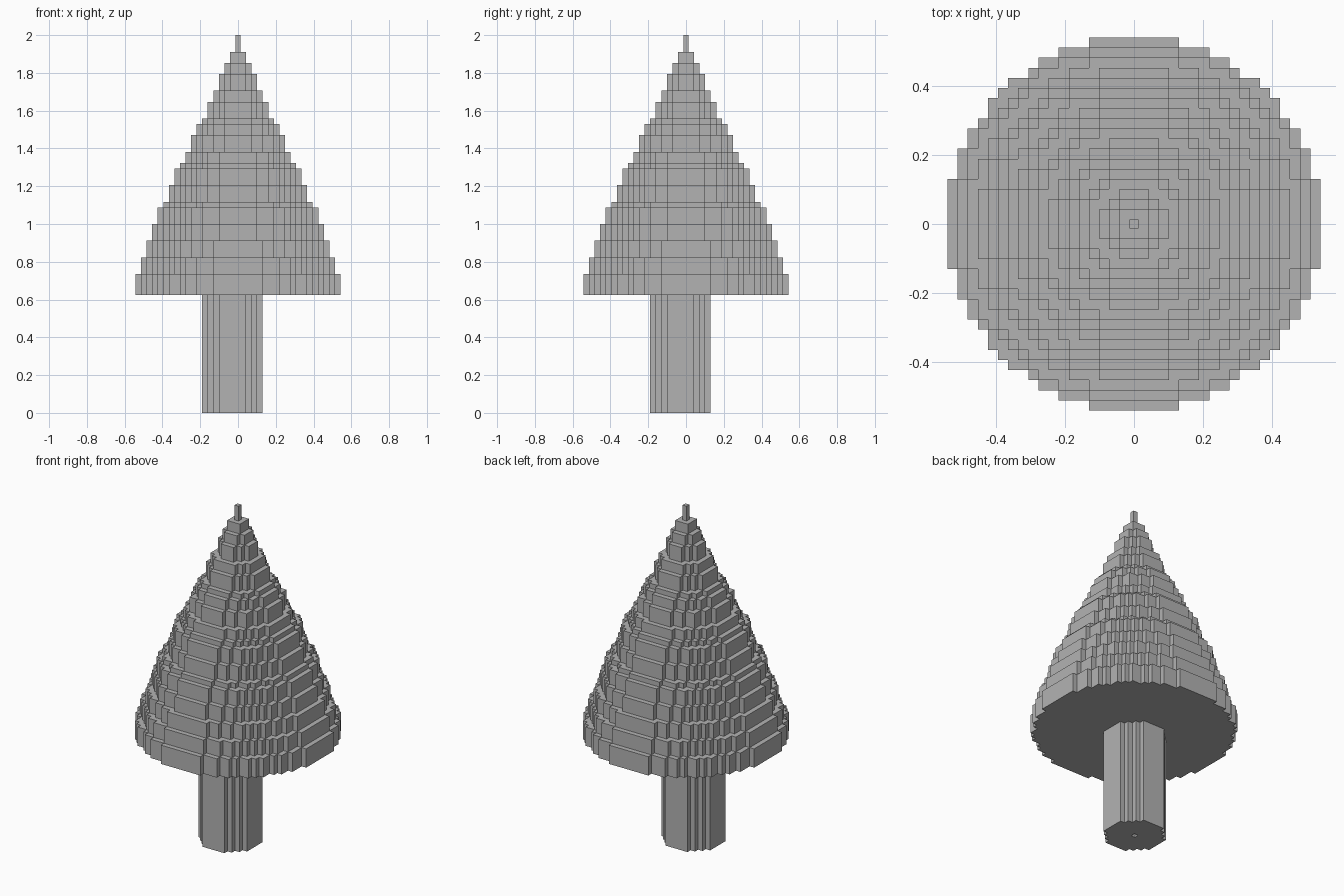
import bpy, bmesh

cube = bpy.data.objects.get("Cube")
if cube:
    bpy.data.objects.remove(cube, do_unlink=True)

CELL = 2 / 68          # size of one block
HALF = 0.45            # blocks are slightly narrower than their spacing

grey = bpy.data.materials.new("plain_grey")
grey.use_nodes = True
colour = (0.45, 0.45, 0.45, 1)
grey.diffuse_color = colour
grey.node_tree.nodes["Principled BSDF"].inputs["Base Color"].default_value = colour


def stepped_circle(radius):
    """Blocky circle outline, in cells, counter-clockwise."""
    limit = (radius + 0.5) ** 2
    width = [max(i for i in range(radius + 1) if i * i + j * j <= limit)
             for j in range(radius + 1)]
    quarter = []
    for j, w in enumerate(width):
        if j == radius:
            quarter.append((w + HALF, j + HALF))
        elif width[j + 1] < w:
            quarter += [(w + HALF, j + HALF), (width[j + 1] + HALF, j + HALF)]
    outline = []
    for turn in range(4):
        outline += quarter
        quarter = [(-y, x) for x, y in quarter]
    return outline


def add_prism(bm, outlines, z0, z1, shift=0):
    """Extrude an outline, with optional inner holes, from z0 to z1."""
    edges = []
    for outline in outlines:
        ring = [bm.verts.new(((x + shift) * CELL, (y + shift) * CELL, z0)) for x, y in outline]
        edges += [bm.edges.new((a, b)) for a, b in zip(ring, ring[1:] + ring[:1])]
    if len(outlines) == 1:
        faces = [bm.faces.new(ring)]
    else:
        filled = bmesh.ops.triangle_fill(bm, edges=edges, use_beauty=True)
        faces = [f for f in filled["geom"] if isinstance(f, bmesh.types.BMFace)]
    # keep the base cap and raise a copy of it
    result = bmesh.ops.extrude_face_region(bm, geom=faces, use_keep_orig=True)
    top = [g for g in result["geom"] if isinstance(g, bmesh.types.BMVert)]
    bmesh.ops.translate(bm, verts=top, vec=(0, 0, z1 - z0))


def finish(name, bm):
    bmesh.ops.recalc_face_normals(bm, faces=bm.faces)
    mesh = bpy.data.meshes.new(name)
    bm.to_mesh(mesh)
    bm.free()
    mesh.materials.append(grey)
    bpy.context.collection.objects.link(bpy.data.objects.new(name, mesh))


# Foliage: stacked discs, each one cell narrower than the one below
FOLIAGE_BASE = 0.623
tier_heights = [3, 3, 3, 3, 1, 3, 3, 1, 2, 3, 2, 1, 3, 2, 3, 2, 2, 3]
bm = bmesh.new()
bottom, level = FOLIAGE_BASE, 25
for radius in range(18, -1, -1):
    add_prism(bm, [stepped_circle(radius)], bottom, level * CELL)
    bottom = level * CELL
    if radius:
        level += tier_heights[18 - radius]
finish("foliage", bm)

# Trunk: one cell off centre, with a narrow core hole
bm = bmesh.new()
add_prism(bm, [stepped_circle(5), stepped_circle(0)], 0, FOLIAGE_BASE, shift=-1)
finish("trunk", bm)
